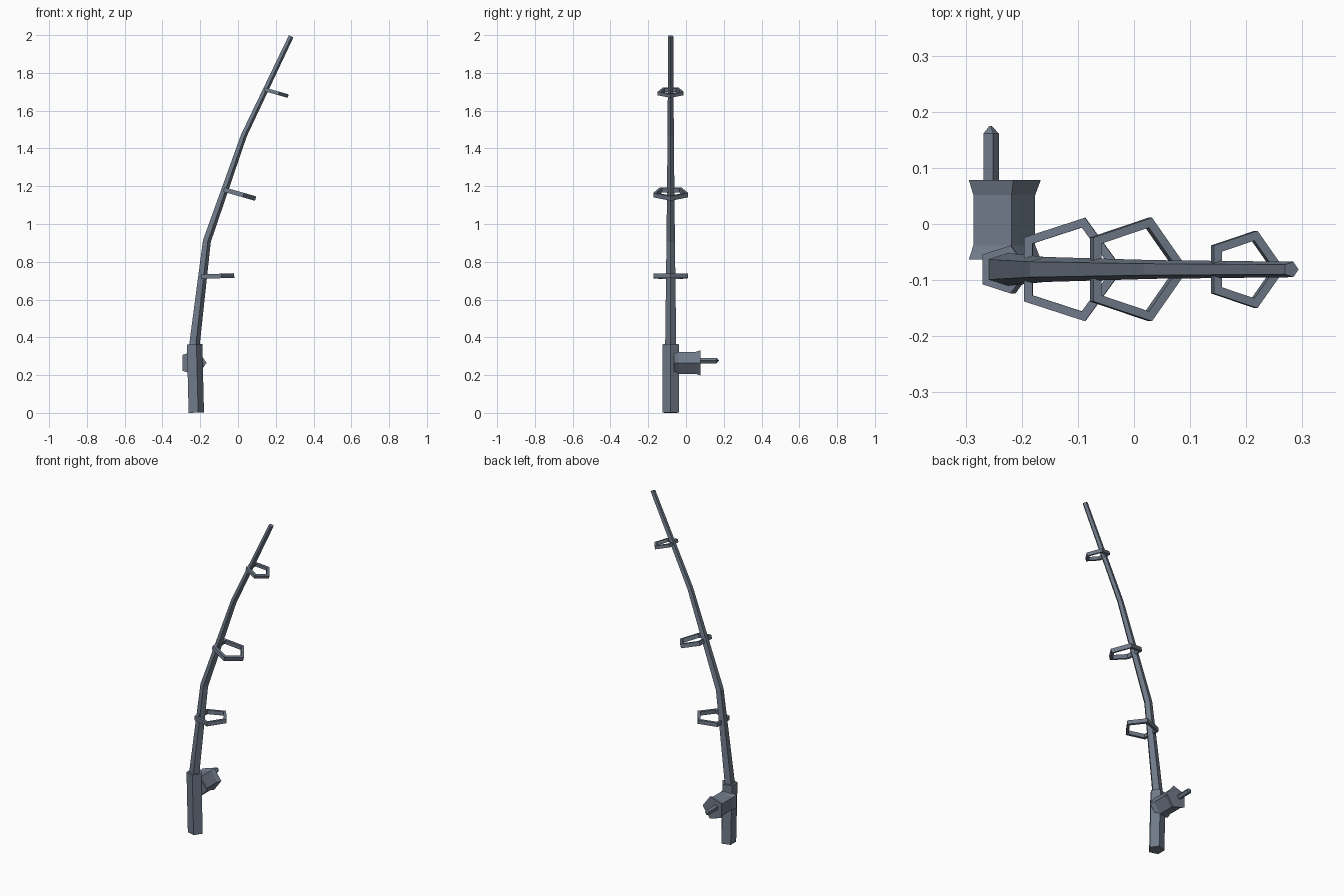
import bpy, bmesh
from math import sin, cos, pi, radians
from mathutils import Vector, Matrix

if "Cube" in bpy.data.objects:
    bpy.data.objects.remove(bpy.data.objects["Cube"])

Y = -0.081   # depth of the rod's centre plane
SIDES = 5

# Dark slate finish shared by all parts
slate = bpy.data.materials.new("dark_slate")
slate.diffuse_color = (0.16, 0.195, 0.25, 1)
slate.use_nodes = True
slate.node_tree.nodes["Principled BSDF"].inputs["Base Color"].default_value = slate.diffuse_color


def finish(name, bm):
    bmesh.ops.recalc_face_normals(bm, faces=bm.faces)
    mesh = bpy.data.meshes.new(name)
    bm.to_mesh(mesh)
    bm.free()
    mesh.materials.append(slate)
    obj = bpy.data.objects.new(name, mesh)
    bpy.context.collection.objects.link(obj)
    return obj


def loft(name, sections, side):
    """Capped pentagonal loft; sections are (centre, radius), a point faces +x."""
    bm = bmesh.new()
    pts = [Vector(c) for c, r in sections]
    side = Vector(side)
    rings = []
    for i, (c, r) in enumerate(sections):
        axis = (pts[min(i + 1, len(pts) - 1)] - pts[max(i - 1, 0)]).normalized()
        u = side.cross(axis).normalized()
        if u.x < 0:
            u = -u
        rings.append([bm.verts.new(pts[i] + r * (cos(2 * pi * k / SIDES) * u
                      + sin(2 * pi * k / SIDES) * side)) for k in range(SIDES)])
    for a, b in zip(rings, rings[1:]):
        for k in range(SIDES):
            n = (k + 1) % SIDES
            bm.faces.new((a[k], a[n], b[n], b[k]))
    bm.faces.new(rings[0])
    bm.faces.new(rings[-1])
    return finish(name, bm)


def line_guide(name, x, z, radius, height, tilt):
    """Pentagonal hoop with a rectangular cross-section."""
    bm = bmesh.new()
    inner, h = radius - 0.0185, height / 2
    profile = ((radius, -h), (radius, h), (inner, h), (inner, -h))
    loops = [[bm.verts.new((r * cos(2 * pi * k / SIDES), r * sin(2 * pi * k / SIDES), dz))
              for r, dz in profile] for k in range(SIDES)]
    for k in range(SIDES):
        a, b = loops[k], loops[(k + 1) % SIDES]
        for j in range(4):
            n = (j + 1) % 4
            bm.faces.new((a[j], b[j], b[n], a[n]))
    bm.transform(Matrix.Translation((x, Y, z)) @ Matrix.Rotation(radians(tilt), 4, 'Y'))
    return finish(name, bm)


# Grip
loft("handle", [((-0.225, Y, 0.001), 0.045), ((-0.234, Y, 0.363), 0.045)], (0, 1, 0))

# Tapering bent rod
loft("rod", [((-0.236, Y, 0.34), 0.031), ((-0.167, Y, 0.91), 0.0235),
             ((0.03, Y, 1.47), 0.0175), ((0.28, Y, 1.994), 0.0145)], (0, 1, 0))

# Line guides
line_guide("lower_guide", -0.117, 0.724, 0.097, 0.024, -2)
line_guide("middle_guide", 0.0, 1.161, 0.097, 0.024, 16)
line_guide("upper_guide", 0.196, 1.697, 0.0725, 0.019, 16)

# Reel with flared ends
RX, RZ = -0.237, 0.265
loft("reel", [((RX, -0.063, RZ), 0.0708), ((RX, -0.038, RZ), 0.061),
              ((RX, 0.052, RZ), 0.061), ((RX, 0.078, RZ), 0.0708)], (0, 0, 1))

# Reel crank with a pointed tip
loft("crank", [((-0.256, 0.07, 0.277), 0.0155), ((-0.256, 0.161, 0.277), 0.0155),
               ((-0.256, 0.175, 0.277), 0.002)], (0, 0, 1))
